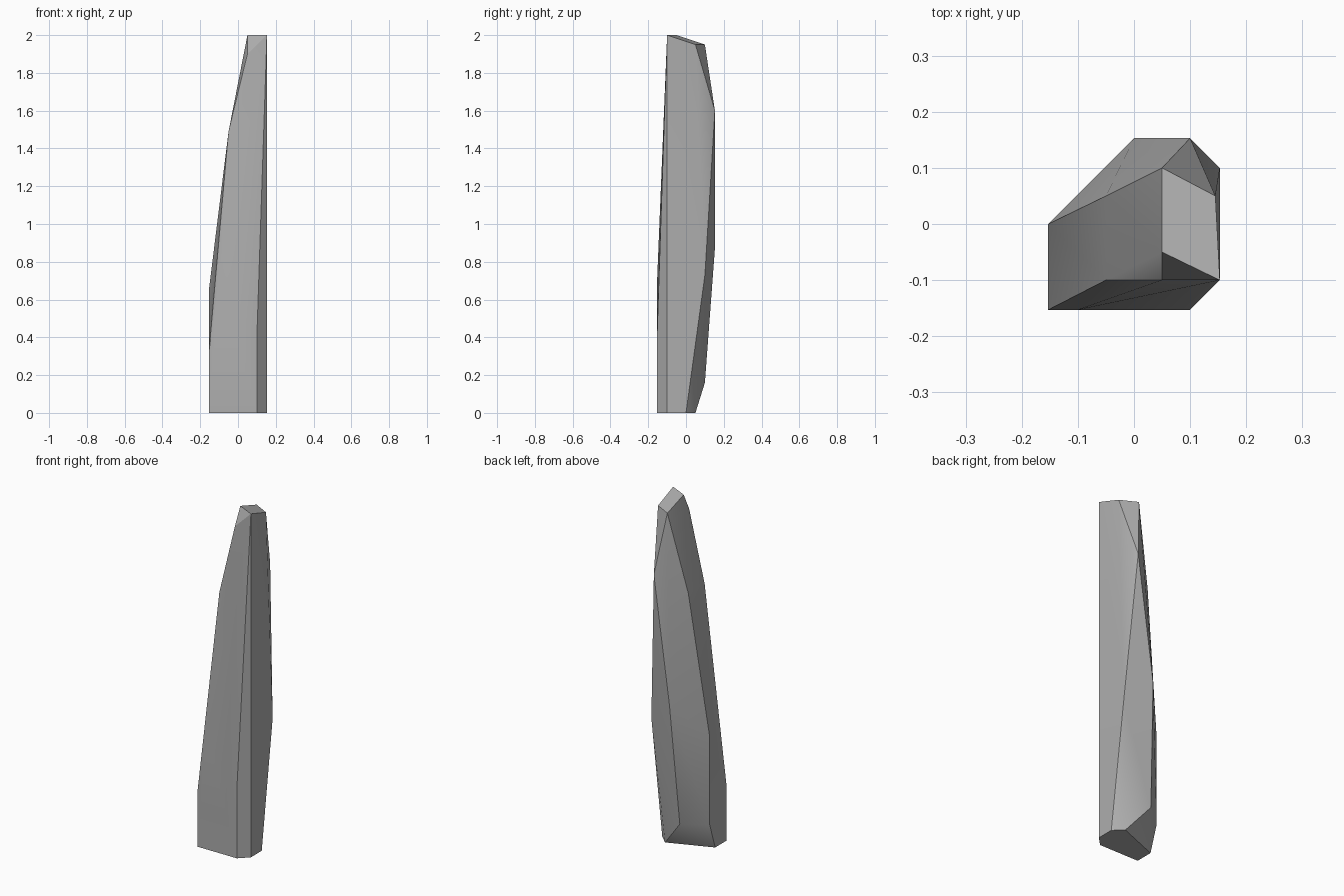
import bpy
import bmesh
from math import radians

default_cube = bpy.data.objects.get("Cube")
if default_cube:
    bpy.data.objects.remove(default_cube, do_unlink=True)

W = 0.153   # half width of the rock
HEIGHT = 2.0

# Plain stone colour
stone = bpy.data.materials.new("grey_stone")
stone.use_nodes = True
colour = (0.42, 0.42, 0.42, 1)
stone.diffuse_color = colour
stone.node_tree.nodes["Principled BSDF"].inputs["Base Color"].default_value = colour

# Corners of the chiselled rock, grouped by the part they shape
base_corners = [(-W, -W, 0), (0.1, -W, 0), (W, -0.1, 0),
                (W, 0, 0), (0.1, 0.05, 0), (-W, -0.05, 0)]
undercut_corners = [(-W, 0, 0.15), (-0.03, 0.1, 0.16)]
front_corners = [(-W, -W, 0.33), (-0.1, -W, 0.7),
                 (0.1, -W, 0.41), (-0.05, -0.1, 1.49)]
side_corners = [(-W, 0, 0.66), (-0.05, 0.05, 1.49), (W, 0.1, 0.73)]
back_corners = [(0, W, 0.87), (0.1, W, 1.6)]
tip_corners = [(0.05, -0.1, 1.9), (0.05, -0.05, HEIGHT), (W, -0.1, HEIGHT),
               (0.145, 0.05, 1.95), (0.05, 0.1, 1.95)]


def build_rock(name, corner_groups, material):
    """Wrap a tight faceted skin around all the corners."""
    bm = bmesh.new()
    for group in corner_groups:
        for corner in group:
            bm.verts.new(corner)
    hull = bmesh.ops.convex_hull(bm, input=bm.verts)
    loose = {v for v in hull["geom_interior"] + hull["geom_unused"]
             if isinstance(v, bmesh.types.BMVert)}
    bmesh.ops.delete(bm, geom=list(loose), context="VERTS")
    # Merge triangles that lie in one plane
    bmesh.ops.dissolve_limit(bm, angle_limit=radians(0.5),
                             verts=bm.verts, edges=bm.edges)
    bmesh.ops.recalc_face_normals(bm, faces=bm.faces)
    mesh = bpy.data.meshes.new(name)
    bm.to_mesh(mesh)
    bm.free()
    mesh.materials.append(material)
    rock = bpy.data.objects.new(name, mesh)
    bpy.context.collection.objects.link(rock)
    return rock


rock = build_rock("rock_pillar",
                  [base_corners, undercut_corners, front_corners,
                   side_corners, back_corners, tip_corners], stone)

# Soft shading across shallow facets, crisp at the main ridges
for other in bpy.context.selected_objects:
    other.select_set(False)
rock.select_set(True)
bpy.context.view_layer.objects.active = rock
bpy.ops.object.shade_smooth_by_angle(angle=radians(30))
